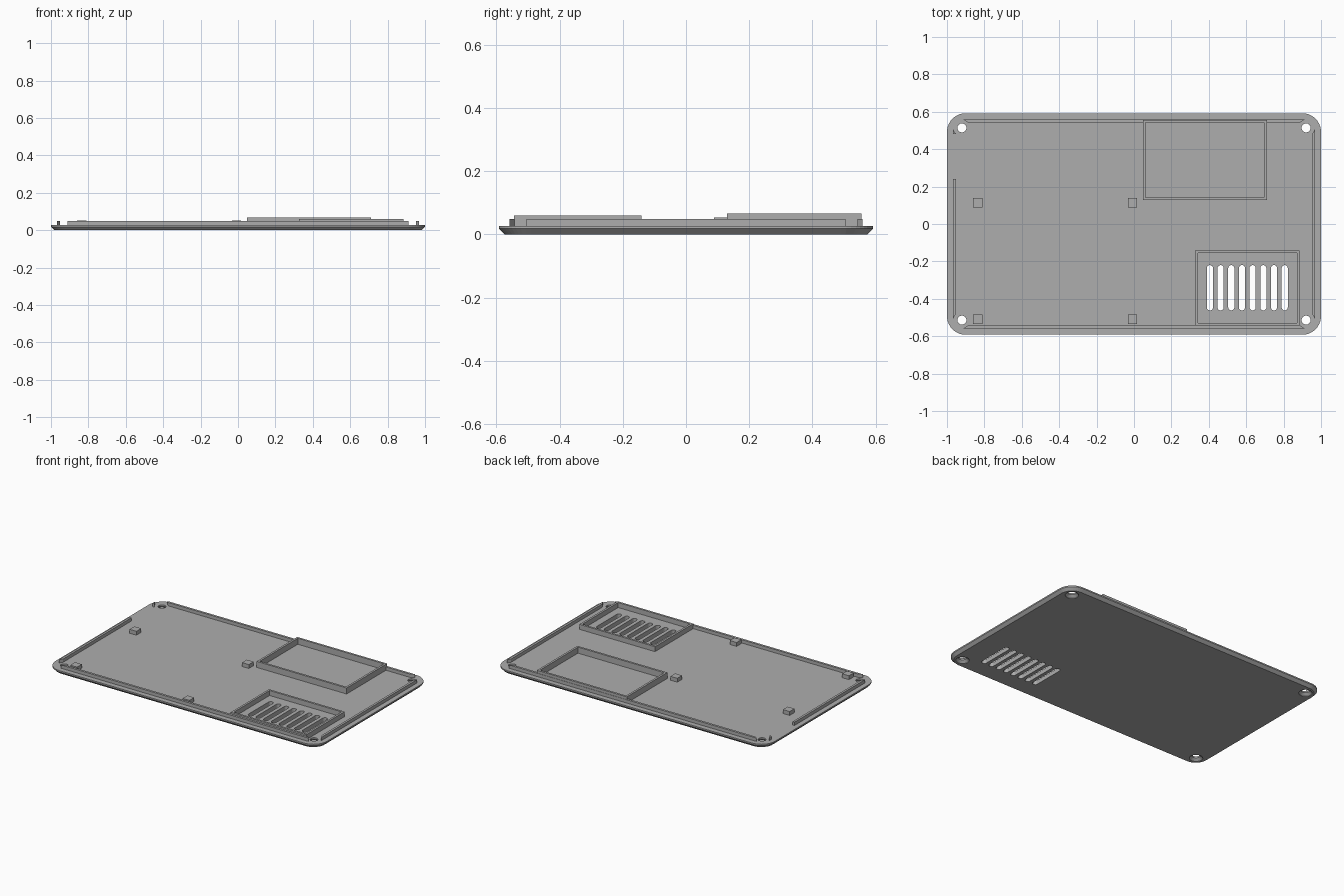
import bpy, bmesh, math

if "Cube" in bpy.data.objects:
    bpy.data.objects.remove(bpy.data.objects["Cube"])

grey = bpy.data.materials.new("plain grey")
grey.diffuse_color = (0.42, 0.42, 0.42, 1)
grey.use_nodes = True
grey.node_tree.nodes["Principled BSDF"].inputs["Base Color"].default_value = grey.diffuse_color

TOP = 0.027          # plate thickness
HX, HY = 1.0, 0.592  # plate half sizes
HOLE = (0.92, 0.514)


def loft(bm, rings):
    """Closed solid through rings of equal point count, bottom to top."""
    vs = [[bm.verts.new(p) for p in r] for r in rings]
    n = len(vs[0])
    for a, b in zip(vs, vs[1:]):
        for i in range(n):
            j = (i + 1) % n
            bm.faces.new((a[i], a[j], b[j], b[i]))
    bm.faces.new(vs[0][::-1])
    bm.faces.new(vs[-1])


def finish(name, bm):
    bmesh.ops.recalc_face_normals(bm, faces=bm.faces)
    me = bpy.data.meshes.new(name)
    bm.to_mesh(me)
    bm.free()
    ob = bpy.data.objects.new(name, me)
    bpy.context.collection.objects.link(ob)
    me.materials.append(grey)
    return ob


def rounded(hx, hy, r, z, cx=0, cy=0, seg=10):
    pts = []
    for q, (sx, sy) in enumerate(((1, 1), (-1, 1), (-1, -1), (1, -1))):
        for i in range(seg + 1):
            a = math.pi / 2 * (q + i / seg)
            pts.append((cx + sx * (hx - r) + r * math.cos(a),
                        cy + sy * (hy - r) + r * math.sin(a), z))
    return pts


def prism(bm, pts, z0, z1):
    loft(bm, [[(x, y, z) for x, y in pts] for z in (z0, z1)])


def frame(name, x0, x1, y0, y1, top, t=0.014):
    """Open rectangular wall standing on the plate."""
    bm = bmesh.new()
    o = [(x0, y0), (x1, y0), (x1, y1), (x0, y1)]
    i = [(x0 + t, y0 + t), (x1 - t, y0 + t), (x1 - t, y1 - t), (x0 + t, y1 - t)]
    v = {(k, z): [bm.verts.new((x, y, z)) for x, y in p]
         for k, p in (("o", o), ("i", i)) for z in (TOP, top)}
    for a, b in ((("o", TOP), ("o", top)), (("o", top), ("i", top)),
                 (("i", top), ("i", TOP)), (("i", TOP), ("o", TOP))):
        for k in range(4):
            m = (k + 1) % 4
            bm.faces.new((v[a][k], v[a][m], v[b][m], v[b][k]))
    return finish(name, bm)


# Base plate with chamfered lower edge
bm = bmesh.new()
loft(bm, [rounded(HX - d, HY - d, 0.1 - d, z)
          for d, z in ((0.018, 0), (0, 0.018), (0, TOP))])
plate = finish("base_plate", bm)

# Cutter: countersunk screw holes and vent slots
bm = bmesh.new()
for sx in (-1, 1):
    for sy in (-1, 1):
        loft(bm, [[(sx * HOLE[0] + r * math.cos(a * math.pi / 16),
                    sy * HOLE[1] + r * math.sin(a * math.pi / 16), z)
                   for a in range(32)]
                  for r, z in ((0.041, -0.02), (0.041, 0.002), (0.024, 0.017), (0.024, 0.1))])
for k in range(8):
    x = 0.406 + 0.0571 * k
    loft(bm, [rounded(0.0165, 0.121, 0.0164, z, x, -0.341, 6) for z in (-0.02, 0.1)])
cutter = finish("hole_cutter", bm)
cutter.hide_render = True

mod = plate.modifiers.new("holes", 'BOOLEAN')
mod.operation = 'DIFFERENCE'
mod.solver = 'EXACT'
mod.object = cutter
bpy.context.view_layer.objects.active = plate
plate.select_set(True)
bpy.ops.object.modifier_apply(modifier=mod.name)
bpy.data.objects.remove(cutter)

# Locating lip, cut back around the screw holes
bm = bmesh.new()
LIP = 0.049
for s in (-1, 1):
    prism(bm, [(-0.912, s * 0.558), (0.912, s * 0.558),
               (0.888, s * 0.543), (-0.888, s * 0.543)], TOP, LIP)
prism(bm, [(0.967, -0.505), (0.967, 0.505), (0.952, 0.482), (0.952, -0.482)], TOP, LIP)
# left side has a gap for the connectors
prism(bm, [(-0.967, -0.505), (-0.967, 0.24), (-0.952, 0.24), (-0.952, -0.482)], TOP, LIP)
prism(bm, [(-0.967, 0.505), (-0.967, 0.48), (-0.952, 0.48), (-0.952, 0.482)], TOP, LIP)
finish("locating_lip", bm)

# Raised frames
frame("tray_frame", 0.047, 0.71, 0.129, 0.556, 0.067)
frame("vent_frame", 0.327, 0.885, -0.544, -0.141, 0.06)

# Board support posts
bm = bmesh.new()
for x in (-0.836, -0.008):
    for y in (0.114, -0.51):
        h = 0.025
        prism(bm, [(x - h, y - h), (x + h, y - h), (x + h, y + h), (x - h, y + h)], TOP, 0.053)
finish("support_posts", bm)
